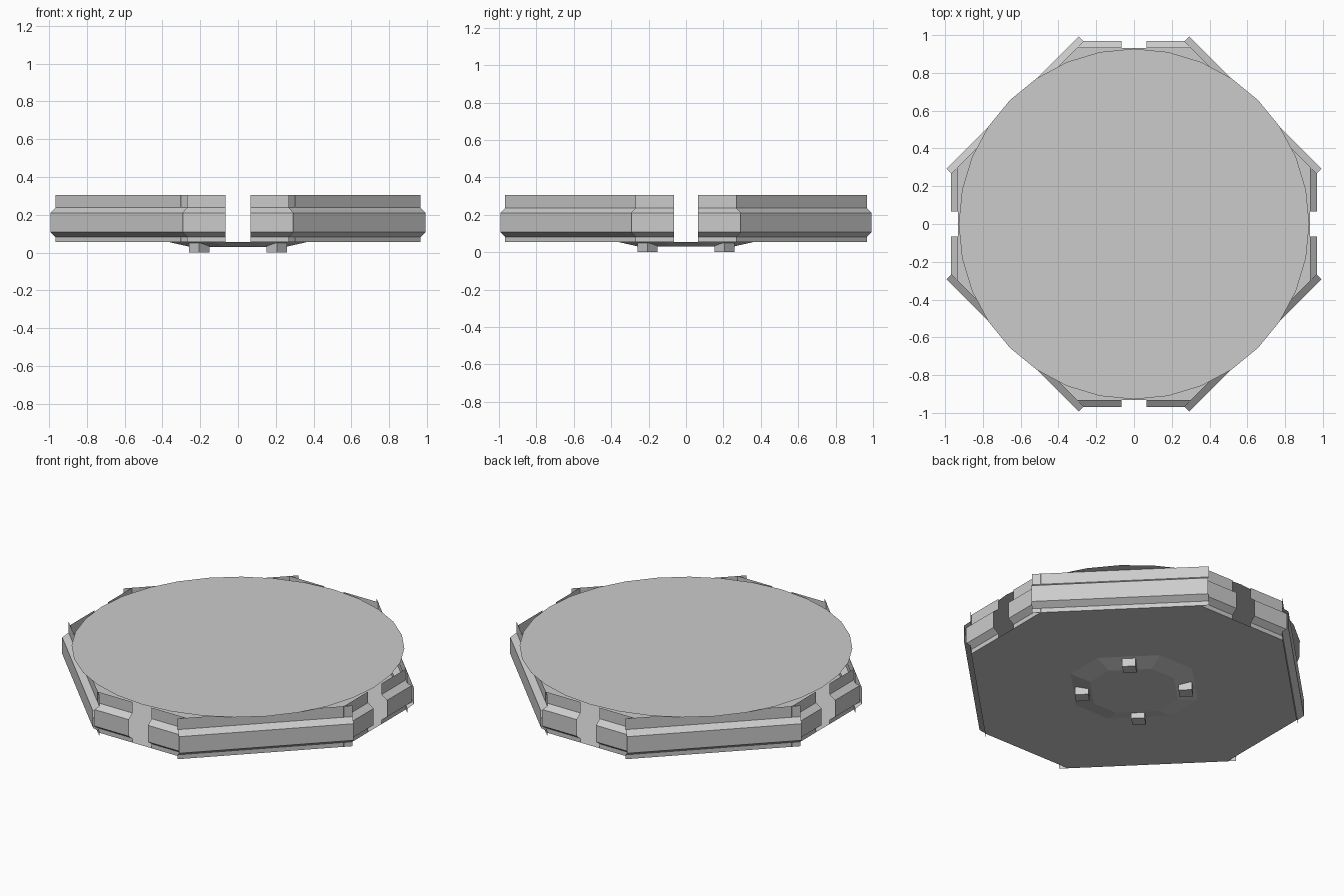
import bpy, bmesh, math
from mathutils import Matrix

cube = bpy.data.objects.get("Cube")
if cube:
    bpy.data.objects.remove(cube, do_unlink=True)

grey = bpy.data.materials.new("plain grey")
grey.use_nodes = True
COLOUR = (0.6, 0.6, 0.6, 1)
grey.diffuse_color = COLOUR
grey.node_tree.nodes["Principled BSDF"].inputs["Base Color"].default_value = COLOUR

TOP, FLOOR = 0.305, 0.055
STRAIGHT, DIAGONAL = 0.932, 0.872      # distance of wall faces from the centre
# Wall section: outward step and height
SECTION = [(0, FLOOR), (0, 0.082), (0.036, 0.108),
           (0.036, 0.21), (0, 0.237), (0, TOP)]


def finish(name, bm):
    mesh = bpy.data.meshes.new(name)
    bm.to_mesh(mesh)
    bm.free()
    mesh.materials.append(grey)
    obj = bpy.data.objects.new(name, mesh)
    bpy.context.collection.objects.link(obj)
    return obj


def wall(name, distance, start, end, angle):
    """Folded sheet facing -y before being turned about z."""
    bm = bmesh.new()
    rows = [[bm.verts.new((x, -distance - out, z)) for x in (start, end)]
            for out, z in SECTION]
    for low, high in zip(rows, rows[1:]):
        bm.faces.new((low[0], low[1], high[1], high[0]))
    bm.transform(Matrix.Rotation(angle, 4, 'Z'))
    return finish(name, bm)


def octagon(bm, scale, z):
    """Ring with the same outline as the walls."""
    a = STRAIGHT * scale
    b = (DIAGONAL * math.sqrt(2) - STRAIGHT) * scale
    ring = [(a, -b), (a, b), (b, a), (-b, a), (-a, b), (-a, -b), (-b, -a), (b, -a)]
    return [bm.verts.new((x, y, z)) for x, y in ring]


# Walls: a long panel on each diagonal, a split panel on each straight side
for i, side in enumerate(("front", "left", "back", "right")):
    turn = i * math.pi / 2
    wall(side + "_wall_a", STRAIGHT, -0.303, -0.065, turn)
    wall(side + "_wall_b", STRAIGHT, 0.065, 0.303, turn)
    wall("diagonal_wall_" + str(i + 1), DIAGONAL, -0.495, 0.495, turn + math.pi / 4)

# Round top sheet
bm = bmesh.new()
bmesh.ops.create_circle(bm, cap_ends=True, segments=32, radius=0.928)
bmesh.ops.translate(bm, verts=bm.verts, vec=(0, 0, TOP))
for f in bm.faces:
    if f.normal.z < 0:
        f.normal_flip()
finish("top_disc", bm)

# Eight-sided floor sheet
bm = bmesh.new()
bm.faces.new(octagon(bm, 1, FLOOR)).normal_flip()
finish("floor", bm)

# Shallow tapered base under the floor
bm = bmesh.new()
outer, inner = octagon(bm, 0.39, FLOOR), octagon(bm, 0.27, 0.03)
for i in range(8):
    j = (i + 1) % 8
    bm.faces.new((outer[j], outer[i], inner[i], inner[j]))
bm.faces.new(inner[::-1])
finish("base_plate", bm)

# Four square feet turned to the diagonals
for i in range(4):
    bm = bmesh.new()
    bmesh.ops.create_cube(bm, size=1)
    bm.transform(Matrix.Rotation(math.pi / 4 + i * math.pi / 2, 4, 'Z')
                 @ Matrix.Translation((0.29, 0, 0.025))
                 @ Matrix.Diagonal((0.075, 0.075, 0.05, 1)))
    finish("foot_" + str(i + 1), bm)
